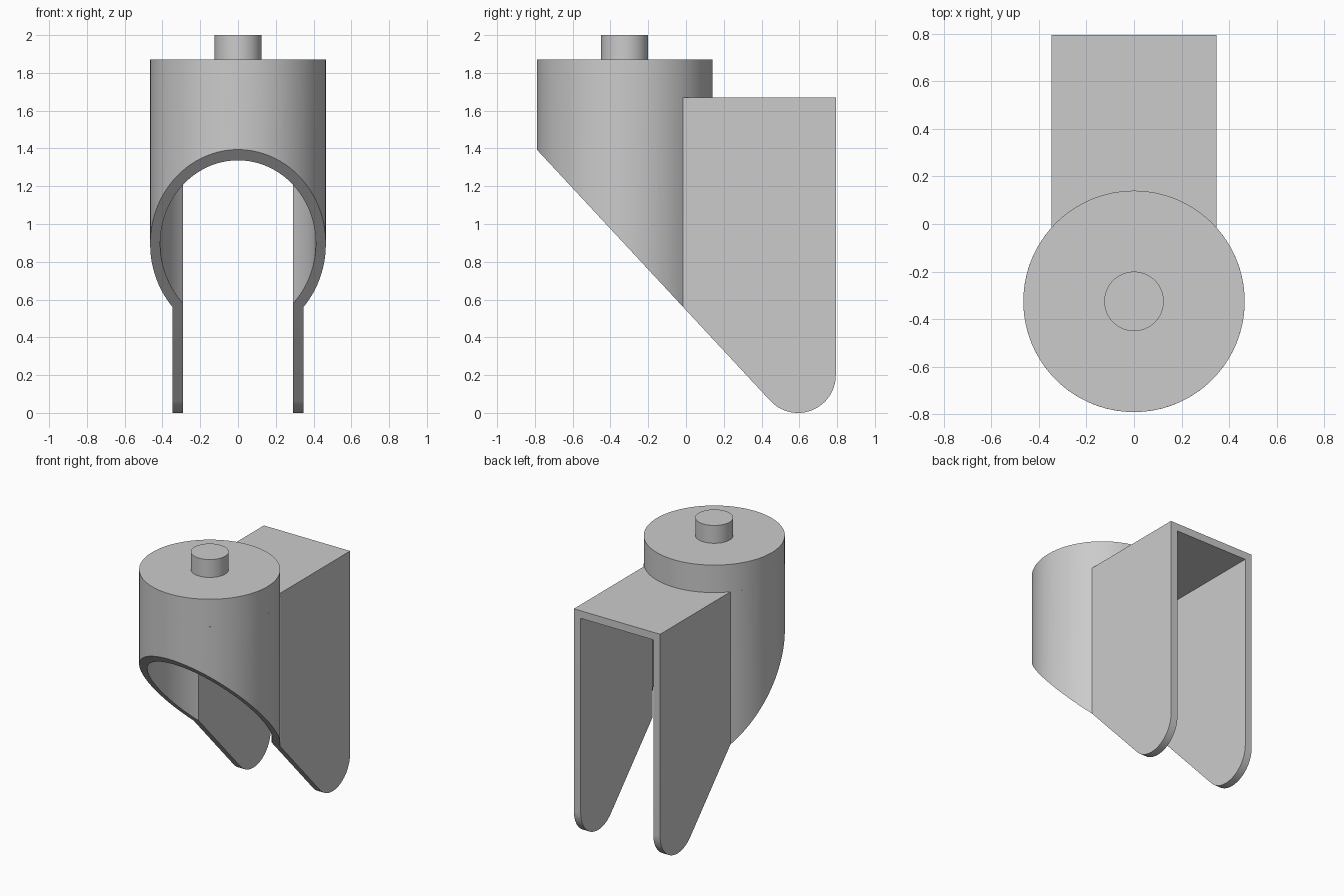
import bpy, bmesh, math

cube = bpy.data.objects.get("Cube")
if cube:
    bpy.data.objects.remove(cube, do_unlink=True)

grey = bpy.data.materials.new("light_grey")
grey.use_nodes = True
colour = (0.6, 0.6, 0.6, 1)
grey.diffuse_color = colour
grey.node_tree.nodes["Principled BSDF"].inputs["Base Color"].default_value = colour

AXIS_Y = -0.325                       # swivel axis
OUT_R, OUT_W = 0.465, 0.347           # outer radius and half width
IN_R, IN_W = 0.412, 0.292             # cavity radius and half width
BACK, ROOF, CEILING, TOP = 0.793, 1.67, 1.615, 1.87


def prism(name, points, low, high, along_x=False):
    """Extrude a closed outline up z, or a (y, z) outline along x."""
    bm = bmesh.new()
    place = (lambda p: (low, *p)) if along_x else (lambda p: (*p, low))
    face = bm.faces.new([bm.verts.new(place(p)) for p in points])
    moved = bmesh.ops.extrude_face_region(bm, geom=[face])["geom"]
    shift = (high - low, 0, 0) if along_x else (0, 0, high - low)
    bmesh.ops.translate(bm, vec=shift,
                        verts=[v for v in moved if isinstance(v, bmesh.types.BMVert)])
    bmesh.ops.recalc_face_normals(bm, faces=bm.faces)
    mesh = bpy.data.meshes.new(name)
    bm.to_mesh(mesh)
    bm.free()
    mesh.materials.append(grey)
    obj = bpy.data.objects.new(name, mesh)
    bpy.context.collection.objects.link(obj)
    return obj


def arc(cx, cy, r, start, end, steps):
    angles = [start + (end - start) * i / steps for i in range(steps + 1)]
    return [(cx + r * math.cos(a), cy + r * math.sin(a)) for a in angles]


def disc(r, steps=96):
    return arc(0, AXIS_Y, r, 0, math.tau, steps)[:-1]


def keyhole(r, half_width, back):
    """Round front running into a straight-sided back."""
    a = math.acos(half_width / r)
    return arc(0, AXIS_Y, r, math.pi - a, math.tau + a, 96) + [(half_width, back), (-half_width, back)]


def activate(obj):
    bpy.ops.object.select_all(action="DESELECT")
    obj.select_set(True)
    bpy.context.view_layer.objects.active = obj


def combine(obj, other, operation):
    activate(obj)
    mod = obj.modifiers.new(operation, "BOOLEAN")
    mod.operation, mod.object, mod.solver = operation, other, "EXACT"
    bpy.ops.object.modifier_apply(modifier=mod.name)
    bpy.data.objects.remove(other, do_unlink=True)


# Fork: keyhole plan, trimmed by the sloping side profile with rounded feet
fork = prism("fork", keyhole(OUT_R, OUT_W, BACK), -0.1, ROOF)
foot_y, foot_r = BACK - 0.2, 0.2
slope_angle = math.pi + math.atan2(0.681, 0.733)
side = [(-1, 1.62), *arc(foot_y, foot_r, foot_r, slope_angle, math.tau, 32), (BACK, 2.2), (-1, 2.2)]
combine(fork, prism("side_trim", side, -1, 1, True), "INTERSECT")
combine(fork, prism("cavity", keyhole(IN_R, IN_W, 1), -0.5, CEILING), "DIFFERENCE")

# Round housing cap above the fork roof, joined into one shell
combine(fork, prism("cap", disc(OUT_R), CEILING + 0.02, TOP), "UNION")

# Swivel pin
pin = prism("swivel_pin", disc(0.125, 64), TOP, 2.0)

for obj in (fork, pin):
    activate(obj)
    bpy.ops.object.shade_smooth_by_angle(angle=math.radians(25))
